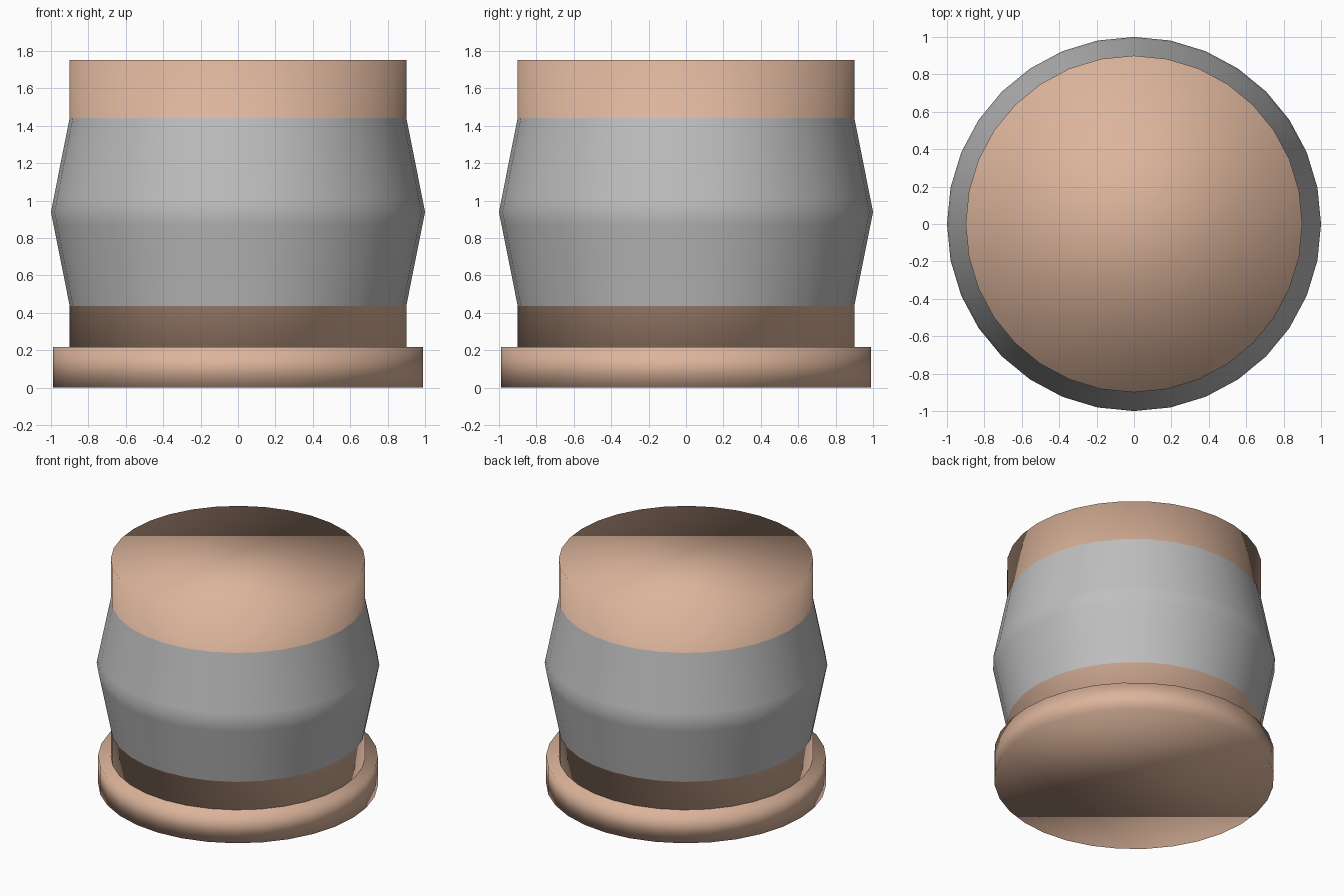
import bpy
import bmesh
import math

if "Cube" in bpy.data.objects:
    bpy.data.objects.remove(bpy.data.objects["Cube"])

SIDES = 32


def material(name, rgb):
    m = bpy.data.materials.new(name)
    m.diffuse_color = (*rgb, 1.0)
    m.use_nodes = True
    m.node_tree.nodes["Principled BSDF"].inputs["Base Color"].default_value = m.diffuse_color
    return m


def lathe(name, profile, mat, capped):
    """Turn (radius, height) points around z; caps share the smooth shading."""
    bm = bmesh.new()
    rings = []
    for r, z in profile:
        rings.append([bm.verts.new((r * math.sin(i * math.tau / SIDES),
                                    r * math.cos(i * math.tau / SIDES), z))
                      for i in range(SIDES)])
    for low, high in zip(rings, rings[1:]):
        for i in range(SIDES):
            j = (i + 1) % SIDES
            bm.faces.new((low[j], low[i], high[i], high[j]))
    if capped:
        bm.faces.new(rings[0])
        bm.faces.new(rings[-1][::-1])
    bm.normal_update()
    mesh = bpy.data.meshes.new(name)
    for f in bm.faces:
        f.smooth = True
    bm.to_mesh(mesh)
    bm.free()
    mesh.materials.append(mat)
    obj = bpy.data.objects.new(name, mesh)
    bpy.context.collection.objects.link(obj)
    return obj


tan = material("tan", (0.72, 0.46, 0.33))
grey = material("grey", (0.52, 0.52, 0.52))

# Wide foot disc
lathe("base_disc", [(0.99, 0.0), (0.99, 0.218)], tan, True)

# Straight drum standing on the foot
lathe("drum", [(0.90, 0.218), (0.90, 1.752)], tan, True)

# Band bulging to a ridge at mid height, with a soft ridge line
lathe("bulged_band", [(0.90, 0.437), (0.986, 0.87), (1.0, 0.94),
                      (0.986, 1.01), (0.90, 1.443)], grey, False)
